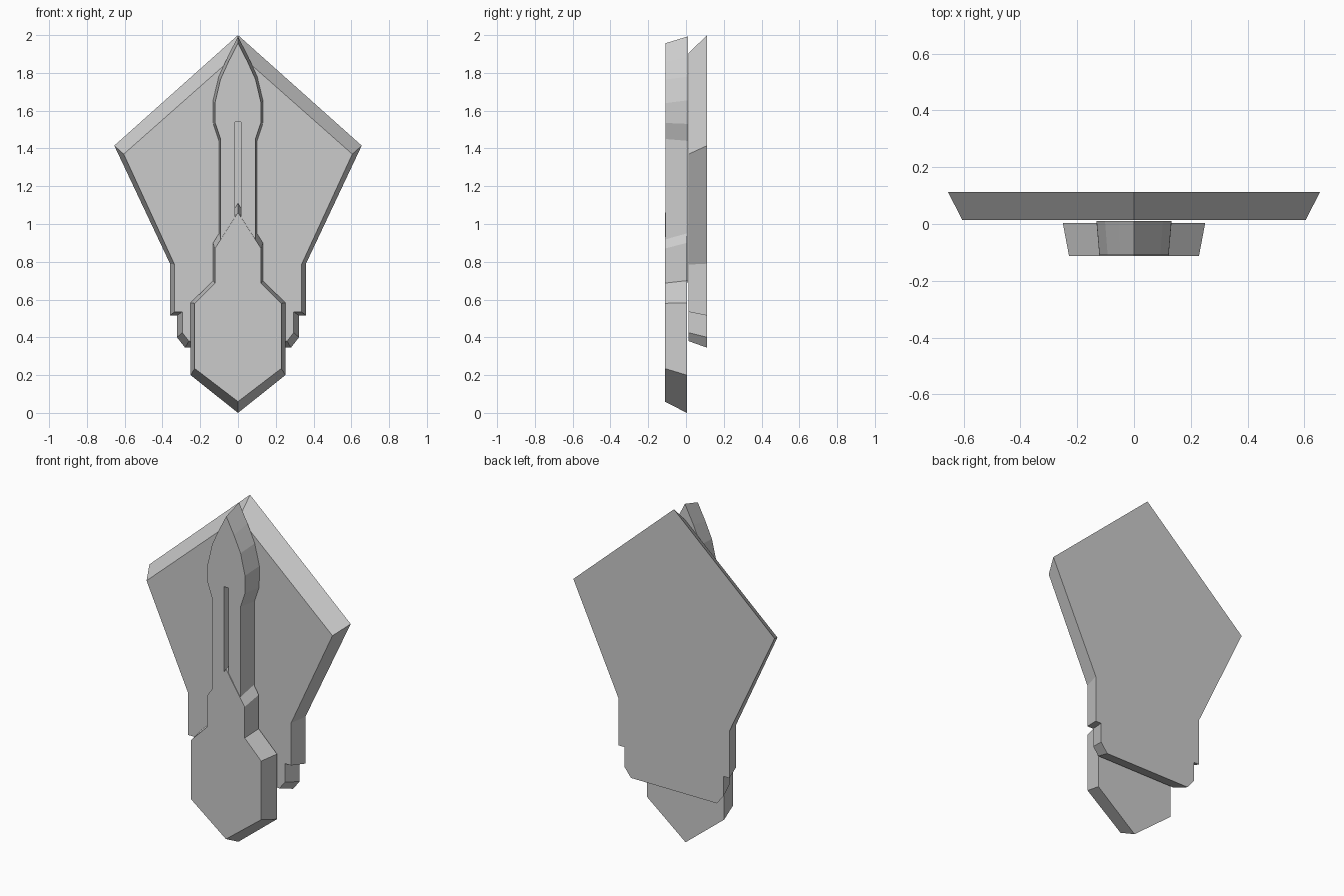
import bpy
import bmesh


def tapered_slab(name, y_front, y_back, half):
    """Mirror a half profile (back x, back z, front x, front z) and loft it front to back."""
    mirrored = [(-bx, bz, -fx, fz) for bx, bz, fx, fz in reversed(half) if bx > 0]
    ring = half + mirrored
    bm = bmesh.new()
    back = [bm.verts.new((p[0], y_back, p[1])) for p in ring]
    front = [bm.verts.new((p[2], y_front, p[3])) for p in ring]
    bm.faces.new(back)
    bm.faces.new(front)
    n = len(ring)
    for i in range(n):
        j = (i + 1) % n
        bm.faces.new((back[i], back[j], front[j], front[i]))
    bmesh.ops.recalc_face_normals(bm, faces=bm.faces)
    mesh = bpy.data.meshes.new(name)
    bm.to_mesh(mesh)
    bm.free()
    obj = bpy.data.objects.new(name, mesh)
    bpy.context.collection.objects.link(obj)
    return obj


# Wide kite-shaped plate behind, with stepped lower corners
tapered_slab("back_plate", 0.014, 0.112, [
    (0, 2.0, 0, 1.905),
    (0.655, 1.415, 0.605, 1.37),
    (0.36, 0.79, 0.336, 0.785),
    (0.36, 0.515, 0.336, 0.535),
    (0.323, 0.515, 0.295, 0.535),
    (0.323, 0.40, 0.295, 0.425),
    (0.28, 0.345, 0.26, 0.38),
])

# Long blade with a leaf tip, forked below to form the central slot
tapered_slab("blade", -0.109, 0.01, [
    (0, 1.993, 0, 1.957),
    (0.055, 1.885, 0.05, 1.86),
    (0.102, 1.78, 0.093, 1.765),
    (0.132, 1.655, 0.122, 1.64),
    (0.131, 1.53, 0.121, 1.535),
    (0.101, 1.44, 0.092, 1.45),
    (0.101, 0.69, 0.092, 0.69),
    (0.015, 0.69, 0.015, 0.69),
    (0.015, 1.54, 0.015, 1.54),
])

# Pointed, shouldered base holding the blade
tapered_slab("base", -0.112, 0.004, [
    (0, 1.11, 0, 1.06),
    (0.132, 0.90, 0.122, 0.87),
    (0.132, 0.70, 0.122, 0.687),
    (0.251, 0.583, 0.229, 0.58),
    (0.251, 0.20, 0.229, 0.235),
    (0, 0.0, 0, 0.06),
])
